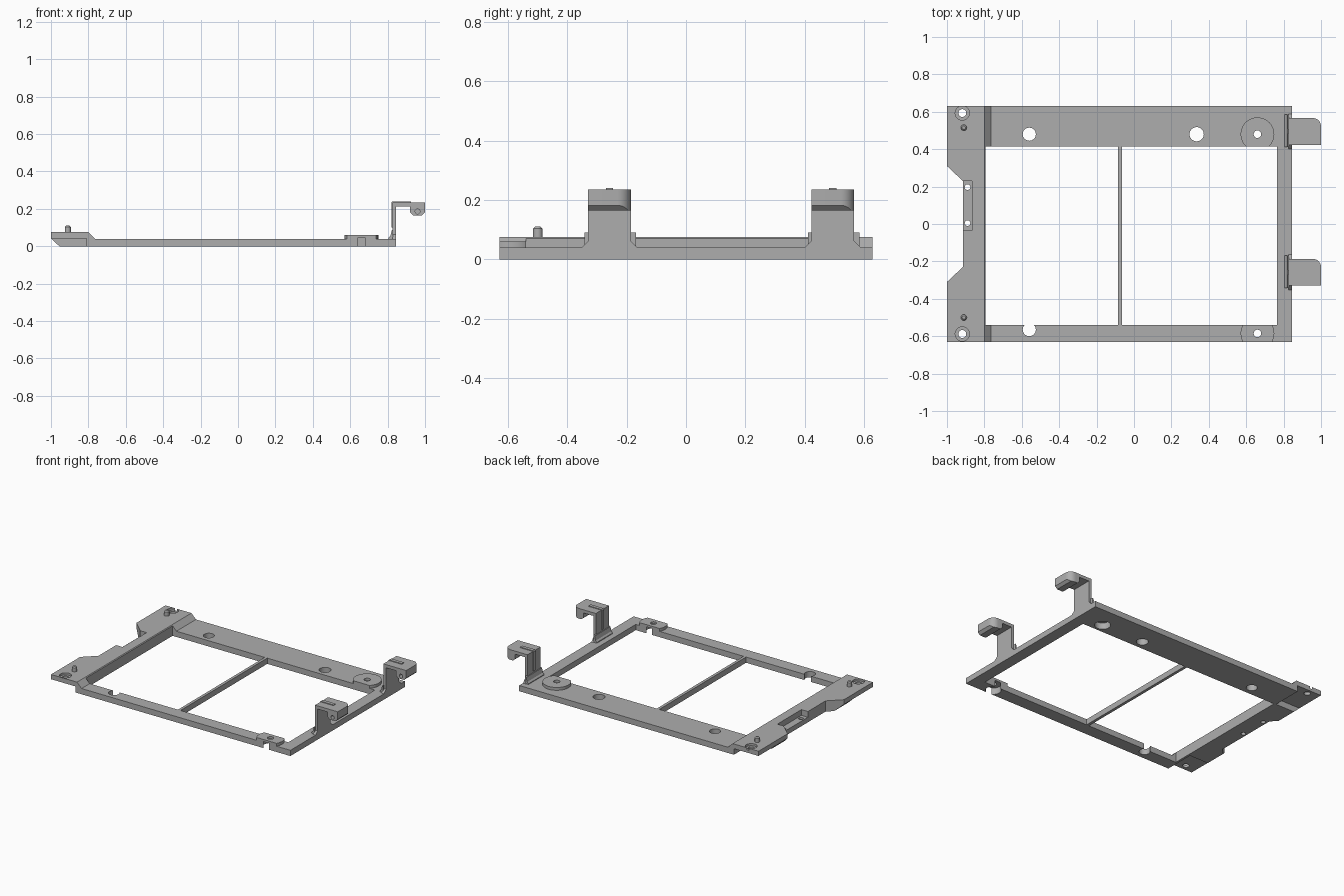
import bpy, bmesh, math
from mathutils import Vector

if "Cube" in bpy.data.objects:
    bpy.data.objects.remove(bpy.data.objects["Cube"], do_unlink=True)

grey = bpy.data.materials.new("plain grey")
grey.use_nodes = True
grey.diffuse_color = (0.42, 0.42, 0.42, 1)
grey.node_tree.nodes["Principled BSDF"].inputs["Base Color"].default_value = (0.42, 0.42, 0.42, 1)


def prism(name, pts, lo, hi, axis="z"):
    """Extrude a 2D outline along an axis; y outlines are (x, z), x outlines are (y, z)."""
    place = {"z": lambda a, b, t: (a, b, t),
             "y": lambda a, b, t: (a, t, b),
             "x": lambda a, b, t: (t, a, b)}[axis]
    bm = bmesh.new()
    face = bm.faces.new([bm.verts.new(place(a, b, lo)) for a, b in pts])
    moved = bmesh.ops.extrude_face_region(bm, geom=[face])["geom"]
    shift = Vector(place(0, 0, hi - lo))
    bmesh.ops.translate(bm, vec=shift, verts=[v for v in moved if isinstance(v, bmesh.types.BMVert)])
    bmesh.ops.recalc_face_normals(bm, faces=bm.faces)
    mesh = bpy.data.meshes.new(name)
    bm.to_mesh(mesh)
    bm.free()
    mesh.materials.append(grey)
    ob = bpy.data.objects.new(name, mesh)
    bpy.context.collection.objects.link(ob)
    return ob


def box(name, x0, x1, y0, y1, z0, z1):
    return prism(name, [(x0, y0), (x1, y0), (x1, y1), (x0, y1)], z0, z1)


def circle(x, y, r, n=40):
    return [(x + r * math.cos(i * math.tau / n), y + r * math.sin(i * math.tau / n)) for i in range(n)]


def disc(name, x, y, r, z0, z1, axis="z"):
    return prism(name, circle(x, y, r), z0, z1, axis)


def combine(ob, others, operation):
    """Boolean the helpers into the part, then delete them."""
    for other in others:
        mod = ob.modifiers.new("combine", "BOOLEAN")
        mod.operation, mod.solver, mod.object = operation, "EXACT", other
    bpy.context.view_layer.update()
    result = bpy.data.meshes.new_from_object(ob.evaluated_get(bpy.context.evaluated_depsgraph_get()))
    ob.modifiers.clear()
    ob.data = result
    for other in others:
        bpy.data.objects.remove(other, do_unlink=True)


def smooth(ob):
    bpy.ops.object.select_all(action="DESELECT")
    ob.select_set(True)
    bpy.context.view_layer.objects.active = ob
    bpy.ops.object.shade_smooth_by_angle(angle=math.radians(25))


# Flat frame with the raised end plate and round pads
W = 0.63
frame = box("frame", -0.81, 0.845, -W, W, 0, 0.04)
combine(frame, [
    prism("end_plate", [(-1, 0.042), (-1, 0.075), (-0.8, 0.075), (-0.765, 0.04),
                        (-0.765, 0.03), (-0.81, 0.03), (-0.81, 0.042)], -W, W, "y"),
    prism("end_plate_keel", [(-1, 0.042), (-0.955, 0), (-0.8, 0), (-0.8, 0.06), (-1, 0.06)],
          -0.42, 0.42, "y"),
    disc("back_pad", 0.66, 0.48, 0.09, 0.02, 0.06),
    disc("front_pad", 0.66, -0.585, 0.09, 0.02, 0.06),
], "UNION")

# Openings, edge notch, pocket and screw holes
cuts = [
    box("left_window", -0.795, -0.085, -0.54, 0.415, -1, 1),
    box("right_window", -0.065, 0.765, -0.54, 0.415, -1, 1),
    box("front_trim", 0.4, 0.8, -1, -W, -1, 1),
    prism("edge_notch", [(-1.1, 0.41), (-1, 0.31), (-0.915, 0.23), (-0.915, -0.23),
                         (-1, -0.31), (-1.1, -0.41)], -1, 1),
    box("pocket", -0.93, -0.865, -0.035, 0.229, 0.035, 1),
]
for x, y, r in [(-0.56, 0.48, 0.035), (0.335, 0.48, 0.038), (-0.56, -0.565, 0.035),
                (0.66, 0.48, 0.02), (0.66, -0.585, 0.02),
                (-0.89, 0.197, 0.015), (-0.89, 0.005, 0.015),
                (-0.918, 0.593, 0.021), (-0.918, -0.588, 0.021)]:
    cuts.append(disc("hole", x, y, r, -1, 1))
for y in (0.48, -0.585):
    cuts.append(disc("pad_counterbore", 0.66, y, 0.05, -1, 0.045))
for y in (0.593, -0.588):
    cuts.append(disc("corner_counterbore", -0.918, y, 0.038, 0.06, 1))
combine(frame, cuts, "DIFFERENCE")
smooth(frame)

# Locating pins with chamfered tips
for name, y in (("back_pin", 0.515), ("front_pin", -0.5)):
    bpy.ops.mesh.primitive_cylinder_add(vertices=24, radius=0.016, depth=0.06, location=(-0.91, y, 0.08))
    pin = bpy.context.object
    pin.name = name
    pin.data.materials.append(grey)
    bevel = pin.modifiers.new("chamfer", "BEVEL")
    bevel.width, bevel.segments = 0.007, 1
    smooth(pin)

# Two upright clips on the side rail
for side, y0 in (("back", 0.423), ("front", -0.33)):
    y1, mid = y0 + 0.144, y0 + 0.072
    clip = prism(side + "_clip", [(0.825, 0.03), (0.845, 0.03), (0.845, 0.213), (0.92, 0.213),
                                  (0.92, 0.18), (0.937, 0.165), (0.983, 0.165), (1, 0.182),
                                  (1, 0.235), (0.825, 0.235)], y0, y1, "y")
    # Rounded outer corner and cross hole in the lip
    r = 0.045
    corner = [(1.1, y1 + 0.1), (1 - r, y1 + 0.1)]
    corner += [(1 - r + r * math.sin(a), y1 - r + r * math.cos(a))
               for a in [i * math.pi / 16 for i in range(9)]]
    corner.append((1.1, y1 - r))
    combine(clip, [prism("corner_cutter", corner, 0.1, 0.3),
                   disc("cross_hole", 0.96, 0.186, 0.013, y0 - 0.1, y0 + 0.1, "y")], "DIFFERENCE")
    smooth(clip)
    # Flared foot and gusset
    prism(side + "_clip_foot", [(y0 - 0.022, 0.035), (y1 + 0.022, 0.035), (y1 + 0.022, 0.04),
                                (y1, 0.062), (y0, 0.062), (y0 - 0.022, 0.04)], 0.825, 0.845, "x")
    prism(side + "_clip_gusset", [(0.805, 0.035), (0.83, 0.035), (0.83, 0.09),
                                  (0.822, 0.085), (0.815, 0.055), (0.805, 0.045)],
          y0 - 0.012, y1 + 0.018, "y")
    # Stiffening rib wrapped over the bend
    prism(side + "_clip_rib", [(0.82, 0.1), (0.83, 0.1), (0.83, 0.23), (0.925, 0.23),
                               (0.925, 0.24), (0.826, 0.24), (0.82, 0.234)],
          mid - 0.012, mid + 0.012, "y")
